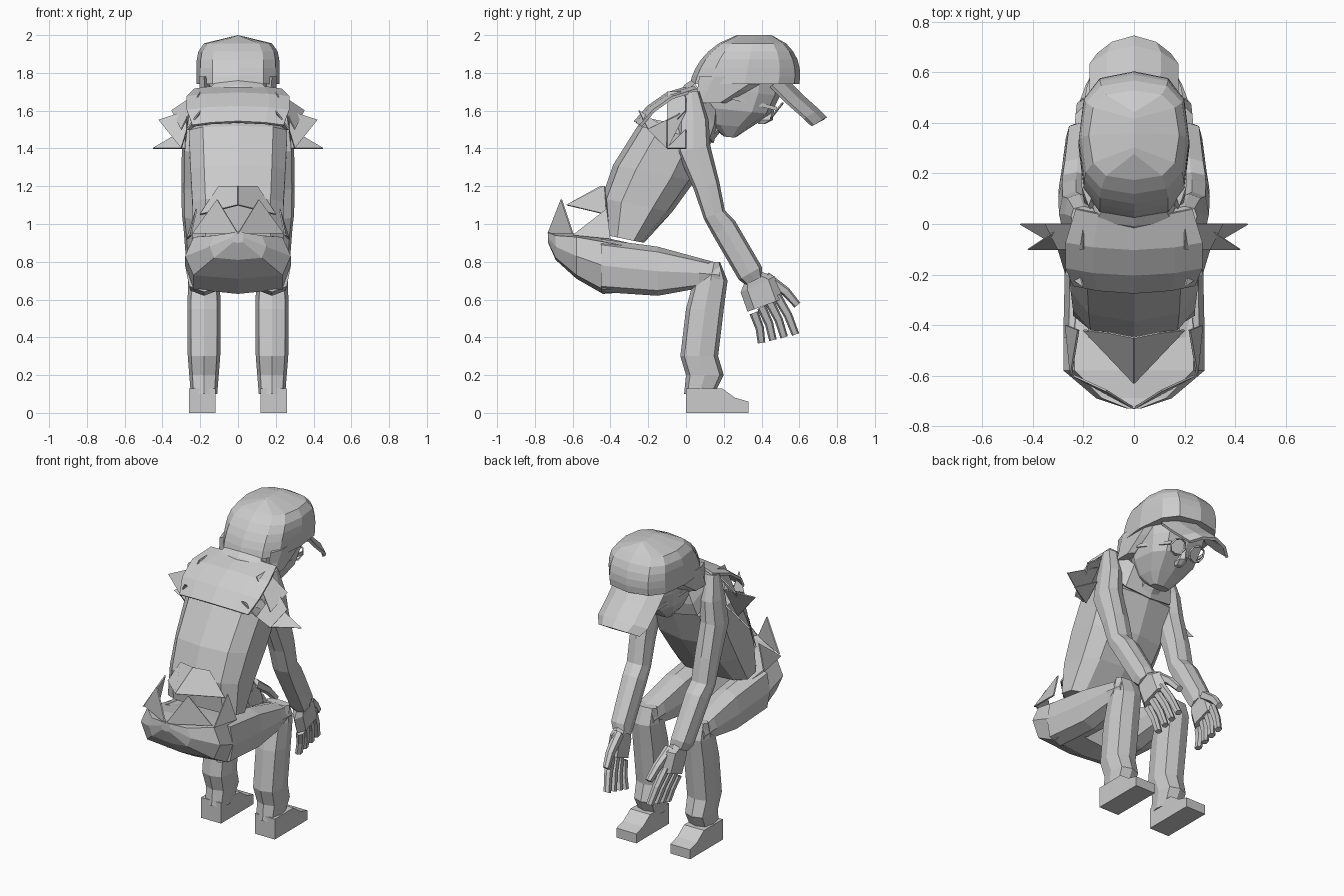
import bpy, bmesh, math
from mathutils import Vector

cube = bpy.data.objects.get("Cube")
if cube:
    bpy.data.objects.remove(cube, do_unlink=True)

grey = bpy.data.materials.new("plain grey")
grey.use_nodes = True
colour = (.6, .6, .6, 1)
grey.diffuse_color = colour
grey.node_tree.nodes["Principled BSDF"].inputs["Base Color"].default_value = colour


def along(values, t):
    """Sample a short list evenly spread over t from start to end."""
    place = t * (len(values) - 1)
    low = min(int(place), max(len(values) - 2, 0))
    high = min(low + 1, len(values) - 1)
    return values[low] + (values[high] - values[low]) * (place - low)


def finish(name, bm, mirror=False, thick=0):
    """Turn a bmesh into an object, optionally mirrored in x and thickened."""
    bmesh.ops.recalc_face_normals(bm, faces=bm.faces)
    mesh = bpy.data.meshes.new(name)
    bm.to_mesh(mesh)
    bm.free()
    mesh.materials.append(grey)
    ob = bpy.data.objects.new(name, mesh)
    bpy.context.collection.objects.link(ob)
    if thick:
        mod = ob.modifiers.new("thickness", "SOLIDIFY")
        mod.thickness, mod.offset = thick, 0
    if mirror:
        mod = ob.modifiers.new("mirror", "MIRROR")
        mod.use_mirror_merge = False


def tube(name, path, depth, width, x=(0,), across=None, sides=8, square=.7, thick=0):
    """Skin rounded sections along a side-view path; parts off the centre are mirrored.
    Sections follow the path's bends unless a fixed direction across is given."""
    bm = bmesh.new()
    points = [Vector((0, y, z)) for y, z in path]
    last = len(points) - 1
    loops = []
    for i, centre in enumerate(points):
        if across:
            deep = Vector((0, *across)).normalized()
        else:
            run = (points[min(i + 1, last)] - points[max(i - 1, 0)]).normalized()
            deep = Vector((0, -run.z, run.y))
        t = i / last
        loop = []
        for k in range(sides):
            angle = math.tau * k / sides
            c, s = [math.copysign(abs(f) ** square, f) for f in (math.cos(angle), math.sin(angle))]
            side = Vector((along(x, t) + along(width, t) * s, 0, 0))
            loop.append(bm.verts.new(centre + side + deep * along(depth, t) * c))
        loops.append(loop)
    for low, high in zip(loops, loops[1:]):
        for k in range(sides):
            bm.faces.new((low[k], low[k - 1], high[k - 1], high[k]))
    if not thick:
        bm.faces.new(loops[0])
        bm.faces.new(loops[-1])
    finish(name, bm, mirror=x[0] > 0, thick=thick)


def sheet(name, path, width, sag, thick):
    """Curved sheet along a side-view path, its edges shifted by sag in y and z."""
    bm = bmesh.new()
    rows = []
    for i, (y, z) in enumerate(path):
        half = along(width, i / (len(path) - 1))
        rows.append([bm.verts.new((half * t, y + sag[0] * t * t, z + sag[1] * t * t))
                     for t in (-1, -.6, 0, .6, 1)])
    for p, q in zip(rows, rows[1:]):
        for i in range(len(p) - 1):
            bm.faces.new((p[i], p[i + 1], q[i + 1], q[i]))
    finish(name, bm, thick=thick)


def shard(name, *points):
    """Thin pointed scrap of cloth, one on each side."""
    bm = bmesh.new()
    bm.faces.new([bm.verts.new(p) for p in points])
    finish(name, bm, mirror=True, thick=.008)


# Boots, extruded from a side profile
bm = bmesh.new()
sole = [(0, 0), (.33, 0), (.33, .06), (.26, .08), (.19, .13), (0, .13)]
profile = bm.faces.new([bm.verts.new((.12, y, z)) for y, z in sole])
extruded = bmesh.ops.extrude_face_region(bm, geom=[profile])["geom"]
bmesh.ops.translate(bm, vec=(.14, 0, 0),
                    verts=[v for v in extruded if isinstance(v, bmesh.types.BMVert)])
finish("boots", bm, mirror=True)

# Legs with creased hems, and the pelvis skinned from back to front
tube("shins", [(.07, .1), (.1, .2), (.07, .3), (.1, .55), (.13, .7), (.15, .8)],
     depth=[.08, .1, .1, .1, .09, .03], width=[.07, .09, .08], x=[.18], across=(1, 0))
tube("thighs", [(-.45, .78), (-.15, .75), (.07, .74), (.18, .73)],
     depth=[.14, .13, .08, .06], width=[.1, .08], x=[.18], across=(0, 1))
tube("pelvis", [(-.73, .93), (-.69, .88), (-.58, .83), (-.44, .78), (-.3, .77)],
     depth=[.03, .07, .12, .15, .13], width=[.03, .15, .28, .28, .27],
     across=(0, 1), square=.5)
shard("waistband_points", (0, -.73, .95), (.24, -.6, .95), (.11, -.66, 1.13))
shard("waistband_sides", (.25, -.6, .94), (.27, -.4, .92), (.22, -.42, 1.08))

# Torso in a pulled-up shirt with a pointed tail
tube("torso", [(-.32, .92), (-.26, 1.1), (-.17, 1.27), (-.06, 1.48), (-.05, 1.53)],
     depth=[.1, .19, .22, .2, .15], width=[.25, .25, .26, .27, .2],
     across=(1, -.2), sides=10)
shard("shirt_tail", (0, -.63, 1.1), (.2, -.42, 1.05), (.1, -.43, 1.2), (0, -.45, 1.2))

# Shoulder yoke and torn sleeve tops
sheet("yoke", [(-.27, 1.54), (-.2, 1.62), (-.1, 1.69), (.03, 1.73)],
      width=[.24, .27, .27, .23], sag=(.03, -.02), thick=.015)
shard("shoulder_flaps", (.2, 0, 1.7), (.35, 0, 1.6), (.3, -.1, 1.5), (.2, -.1, 1.7))
shard("sleeve_spikes_upper", (.42, -.1, 1.55), (.27, 0, 1.6), (.27, -.2, 1.5), (.3, -.1, 1.4))
shard("sleeve_spikes_lower", (.45, 0, 1.4), (.28, 0, 1.5), (.28, -.1, 1.4))
shard("sleeve_spikes_back", (.2, -.25, 1.6), (.27, -.2, 1.5), (.24, -.1, 1.5))

# Arms from shoulder to cuff
tube("arms", [(.03, 1.7), (.04, 1.55), (.04, 1.4), (.11, 1.2), (.15, 1.05),
              (.2, .98), (.34, .74), (.36, .7)],
     depth=[.04, .08, .09, .07, .06, .07, .07, .05], width=[.05, .07, .07, .05],
     x=[.2, .23, .23, .22, .2])

# Hands: palm, thumb and a fan of fingers
tube("palms", [(.35, .72), (.38, .68), (.42, .57)],
     depth=[.05, .1, .1], width=[.04], x=[.2, .19], sides=6)
tube("thumbs", [(.42, .72), (.53, .64), (.59, .57)],
     depth=[.03, .02], width=[.03, .02], x=[.18, .15], sides=6)
for k, finger in enumerate(("little", "ring", "middle", "index")):
    root = Vector((.36 + .04 * k, .53 + .03 * k))
    tip = Vector((.4 + .06 * k, .37 + .015 * k))
    knuckle = (root + tip) / 2 + Vector((.01, 0))
    tube(finger + "_fingers", [root, knuckle, tip],
         depth=[.025, .02], width=[.025, .02], x=[.19, .15], sides=6)

# Neck and open collar
tube("neck", [(.04, 1.44), (.17, 1.6)], depth=[.08], width=[.08])
tube("collar", [(.05, 1.55), (.08, 1.62), (.1, 1.67)],
     depth=[.15, .14, .11], width=[.21, .19, .16], across=(.6, -.8), thick=.012)

# Head, tapering to the chin, with nose
tube("head", [(.23, 1.46), (.23, 1.52), (.27, 1.6), (.29, 1.7), (.3, 1.78)],
     depth=[.03, .11, .18, .21, .21], width=[.06, .11, .16, .18, .19],
     across=(1, -.1), sides=10)
tube("nose", [(.45, 1.63), (.42, 1.55), (.4, 1.53)],
     depth=[.02, .04, .02], width=[.01, .03, .02], across=(1, 0), sides=6)

# Spectacles
for label, side in (("left", 1), ("right", -1)):
    bpy.ops.mesh.primitive_torus_add(
        major_segments=8, minor_segments=4, major_radius=.05, minor_radius=.006,
        location=(.07 * side, .48, 1.6), rotation=(.9, 0, 0))
    frame = bpy.context.object
    frame.name = label + "_spectacle_frame"
    frame.data.materials.append(grey)
shard("spectacle_arms", (.12, .48, 1.62), (.18, .24, 1.68), (.18, .24, 1.66), (.12, .48, 1.6))

# Cap: a dome closing to a ridge, side flaps and a curved brim
steps = [i / 6 for i in range(7)]
tube("cap_crown", [(.31 + .05 * t, 1.74 + .26 * t) for t in steps],
     depth=[.29 * math.sqrt(1 - .9 * t ** 2) for t in steps],
     width=[.22 * math.sqrt(1 - t ** 6) for t in steps],
     across=(1, 0), sides=12)
tube("cap_side_flaps", [(.13, 1.64), (.2, 1.71), (.27, 1.78)],
     depth=[.08, .14, .2], width=[.03], x=[.17, .18], across=(1, 0), sides=6)
sheet("cap_brim", [(.52, 1.77), (.61, 1.68), (.7, 1.6), (.74, 1.56)],
      width=[.17, .17, .17, .14], sag=(-.07, -.04), thick=.018)
